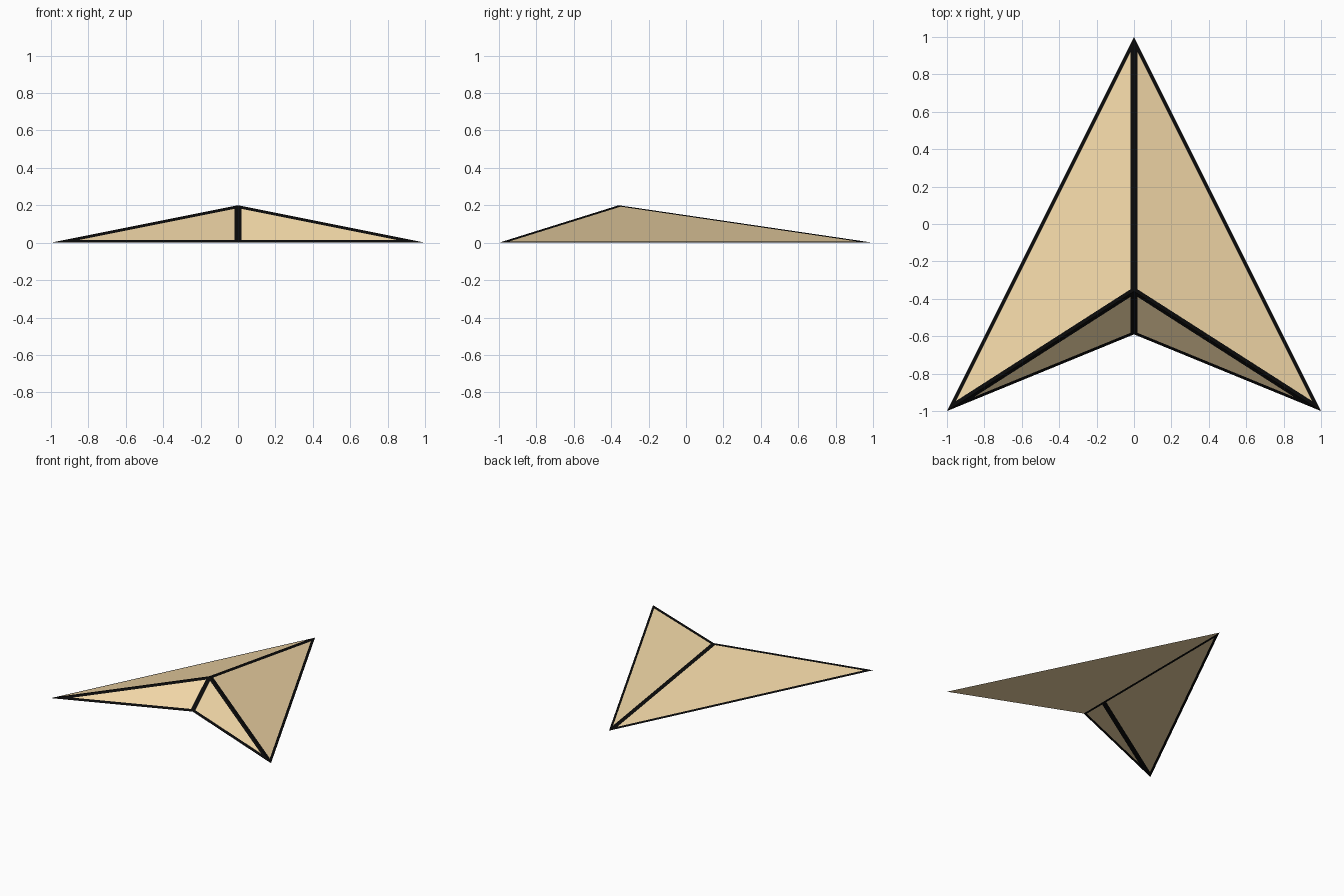
import bpy, bmesh

if "Cube" in bpy.data.objects:
    bpy.data.objects.remove(bpy.data.objects["Cube"])

def material(name, color):
    m = bpy.data.materials.new(name)
    m.diffuse_color = (*color, 1)
    m.use_nodes = True
    m.node_tree.nodes["Principled BSDF"].inputs["Base Color"].default_value = m.diffuse_color
    return m

LINE = 0.02  # width of the dark border on each panel

bm = bmesh.new()
nose = bm.verts.new((0, 1, 0))
apex = bm.verts.new((0, -0.36, 0.2))
notch = bm.verts.new((0, -0.59, 0))
belly = bm.verts.new((0, -0.36, 0))

# Each half: a long top panel, a short front panel and two flat underside panels
bordered = []
for side in (-1, 1):
    tip = bm.verts.new((side, -1, 0))
    bordered += [bm.faces.new((nose, tip, apex)), bm.faces.new((apex, tip, notch))]
    under = [bm.faces.new((nose, belly, tip)), bm.faces.new((belly, notch, tip))]
    if side < 0:
        bordered += under  # only the left underside carries lines

# Make all panels face outwards
for f in bm.faces:
    f.normal_update()
    flat = all(abs(v.co.z) < 1e-6 for v in f.verts)
    if (f.normal.z > 0) == flat:
        f.normal_flip()

# Dark borders: inset every panel and colour the rim
rim = bmesh.ops.inset_individual(bm, faces=bordered, thickness=LINE, use_even_offset=True)
for f in rim["faces"]:
    f.material_index = 1

mesh = bpy.data.meshes.new("arrowhead")
bm.to_mesh(mesh)
bm.free()
mesh.materials.append(material("tan", (0.87, 0.67, 0.38)))
mesh.materials.append(material("black_line", (0.003, 0.003, 0.003)))
bpy.context.collection.objects.link(bpy.data.objects.new("arrowhead", mesh))
